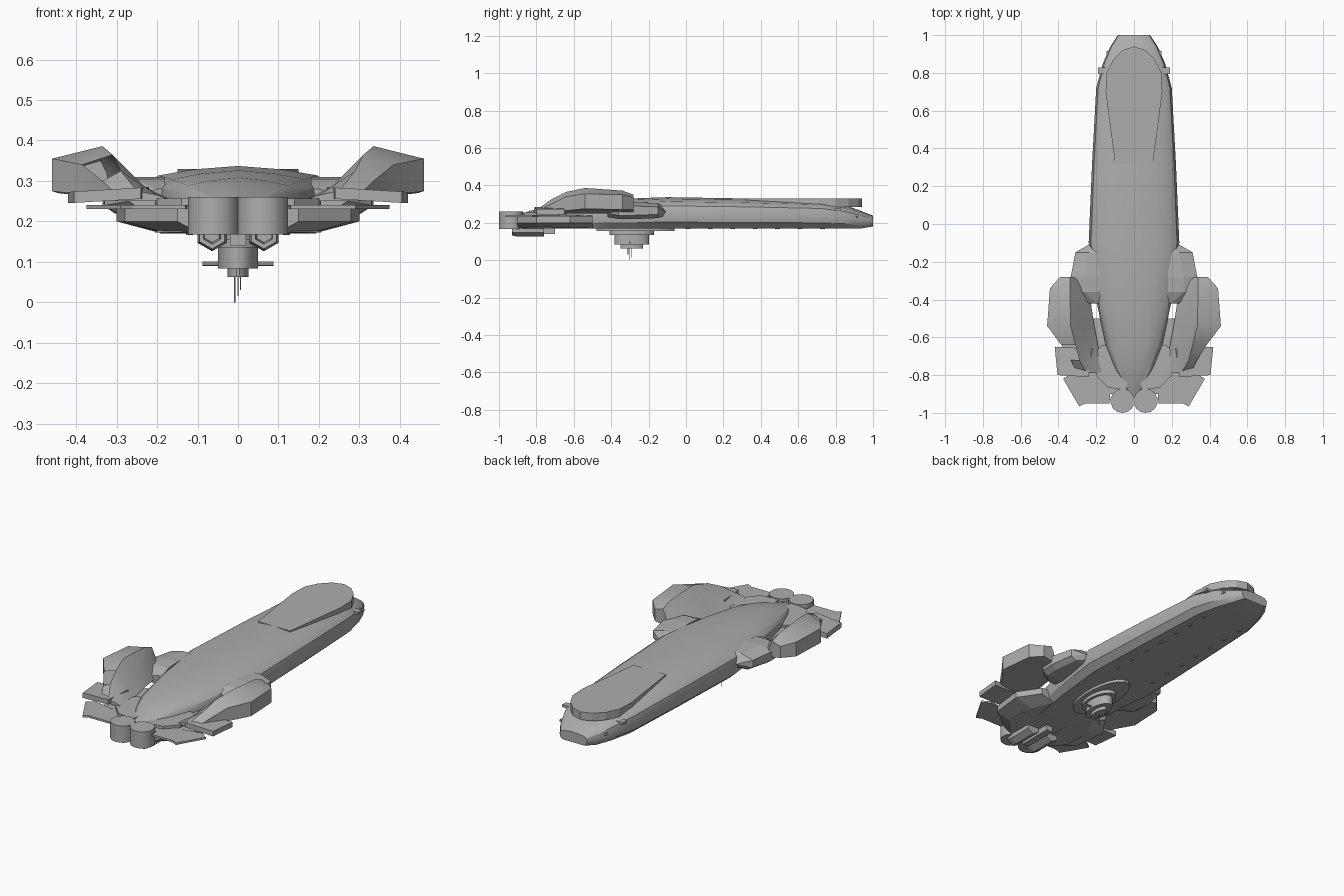
import bpy, bmesh, math
from mathutils import Vector

cube = bpy.data.objects.get("Cube")
if cube:
    bpy.data.objects.remove(cube, do_unlink=True)

# Single hull colour
GREY = (0.42, 0.42, 0.42, 1)
metal = bpy.data.materials.new("hull_grey")
metal.use_nodes = True
metal.diffuse_color = GREY
for node in metal.node_tree.nodes:
    if node.type == 'BSDF_PRINCIPLED':
        node.inputs["Base Color"].default_value = GREY
        node.inputs["Roughness"].default_value = 0.6

SIDES = (("left", 1), ("right", -1))


def finish(name, bm, smooth=None):
    """Turn a bmesh into a named object with the hull material."""
    bmesh.ops.recalc_face_normals(bm, faces=bm.faces[:])
    mesh = bpy.data.meshes.new(name)
    bm.to_mesh(mesh)
    bm.free()
    mesh.materials.append(metal)
    obj = bpy.data.objects.new(name, mesh)
    bpy.context.collection.objects.link(obj)
    if smooth:
        bpy.ops.object.select_all(action='DESELECT')
        obj.select_set(True)
        bpy.context.view_layer.objects.active = obj
        bpy.ops.object.shade_smooth_by_angle(angle=math.radians(smooth))
    return obj


def loft(name, rings, smooth=None, skip=(), front_cap=True):
    """Skin equal-length rings of points; skip lists (ring, point) quads left open."""
    bm = bmesh.new()
    loops = [[bm.verts.new(p) for p in ring] for ring in rings]
    count = len(loops[0])
    for r, (a, b) in enumerate(zip(loops, loops[1:])):
        for i in range(count):
            j = (i + 1) % count
            if (r, i) not in skip:
                bm.faces.new((a[i], a[j], b[j], b[i]))
    bm.faces.new(loops[0])
    if front_cap:
        bm.faces.new(loops[-1])
    return finish(name, bm, smooth)


def prism(name, outline, low, high, side=1, tilt=0.0):
    """Extrude a plan outline between two heights, optionally sloping with x."""
    return loft(name, [[(side * x, y, z + tilt * x) for x, y in outline]
                       for z in (low, high)])


def ellipse(cx, cy, z, rx, ry, sides):
    steps = [math.tau * (k + 0.5) / sides for k in range(sides)]
    return [(cx + rx * math.cos(t), cy + ry * math.sin(t), z) for t in steps]


def drum(name, cx, cy, low, high, rx, ry, sides=16):
    return loft(name, [ellipse(cx, cy, z, rx, ry, sides) for z in (low, high)], 35)


def rod(name, start, end, radius, sides=8):
    """Thin cylinder between two points."""
    a, b = Vector(start), Vector(end)
    turn = (b - a).to_track_quat('Z', 'Y')
    ring = [turn @ Vector(p) for p in ellipse(0, 0, 0, radius, radius, sides)]
    return loft(name, [[c + p for p in ring] for c in (a, b)], 35)


# Main hull: one half profile scaled along the length
HALF = [(0, 1), (.45, .95), (.82, .86), (.95, .72), (1, .45), (.96, .2), (.8, 0)]
PROFILE = HALF + [(-x, z) for x, z in reversed(HALF[1:])]
STATIONS = [  # y, half width, bottom, top
    (-.92, .01, .22, .235), (-.86, .055, .19, .255), (-.78, .1, .175, .28),
    (-.65, .15, .17, .308), (-.4, .2, .17, .326), (-.1, .24, .17, .337),
    (.32, .222, .17, .33), (.72, .2, .17, .318), (.85, .165, .17, .295),
    (.94, .125, .17, .262), (1, .085, .18, .238)]
loft("hull", [[(w * x, y, lo + (hi - lo) * z) for x, z in PROFILE]
              for y, w, lo, hi in STATIONS], 32)

# Raised rear deck with a rounded end
edge = [(.1, .32), (.15, .7), (.145, .8), (.11, .87), (.06, .92)]
prism("rear_deck", edge + [(0, .94)] + [(-x, y) for x, y in reversed(edge)], .285, .329)

for label, s in SIDES:
    # Large raised wing: outer wall, ridge and inner slope
    wing = [
        (-.28, (.39, .27), (.39, .335), (.34, .35), (.325, .32), (.31, .255)),
        (-.34, (.445, .27), (.445, .35), (.34, .372), (.3, .33), (.24, .25)),
        (-.54, (.46, .275), (.46, .355), (.335, .386), (.26, .31), (.21, .25)),
        (-.64, (.385, .265), (.385, .34), (.31, .365), (.25, .3), (.19, .25)),
        (-.72, (.335, .26), (.335, .3), (.29, .325), (.23, .285), (.18, .25)),
        (-.79, (.3, .25), (.3, .265), (.25, .275), (.2, .265), (.16, .25))]
    # The right wing has a broken panel near its front
    broken = {(3, 1)} if s < 0 else ()
    loft(label + "_wing", [[(s * x, y, z) for x, z in pts] for y, *pts in wing],
         35, broken)

    # Shoulder pod behind the wing
    pod = [(-.11, .24, .24, .28), (-.15, .31, .225, .305), (-.28, .335, .22, .31),
           (-.36, .33, .22, .305), (-.42, .27, .23, .28)]
    loft(label + "_shoulder_pod",
         [[(s * x, y, z) for x, z in ((.18, lo), (w - .03, lo), (w, lo + .02),
                                      (w, hi - .02), (w - .07, hi), (.18, hi))]
          for y, w, lo, hi in pod])

    # Lower flank under the wing
    flank = [(-.9, .15), (-.8, .28), (-.62, .3), (-.5, .22)]
    loft(label + "_lower_flank",
         [[(s * x, y, z) for x, z in ((.07, .17), (w * .65, .172), (w, .2),
                                      (w, .235), (.07, .245))] for y, w in flank])

    # Side flap, front plate and cheek
    prism(label + "_side_flap", [(.22, -.66), (.42, -.65), (.405, -.8), (.24, -.81)],
          .27, .298, s, -.06)
    prism(label + "_front_plate", [(.12, -.83), (.33, -.79), (.375, -.82), (.29, -.965),
                                   (.26, -.95), (.13, -.95)], .23, .241, s)
    prism(label + "_cheek", [(0, -.64), (.17, -.64), (.205, -.68), (.2, -.8),
                             (.14, -.865), (.04, -.88)], .172, .256, s)

    # Upright nose drum
    drum(label + "_nose_drum", s * .061, -.936, .167, .26, .064, .064, 14)

    # Hollow hexagonal barrel slung under the nose
    rings = [(-.76, .042), (-.9, .042), (-.93, .036), (-.93, .024), (-.87, .02)]
    loft(label + "_chin_barrel",
         [[(s * .064 + x, y, .168 + z) for x, z, _ in ellipse(0, 0, 0, r, r, 6)]
          for y, r in rings])

    # Stern fins and small hull lamps
    prism(label + "_stern_fin", [(.11, .795), (.19, .795), (.19, .828), (.11, .828)],
          .262, .276, s)
    prism(label + "_stern_block", [(.07, .9), (.145, .895), (.145, .915), (.07, .92)],
          .225, .237, s)
    for k in range(7):
        drum(f"{label}_belly_lamp_{k}", s * .12, .01 + k * .12, .166, .172, .009, .014, 8)

    # Turret gun
    rod(label + "_turret_gun", (s * .04, -.3, .095), (s * .088, -.3, .095), .006)

# Chin keel between the barrels
prism("chin_keel", [(.02, -.9), (.02, -.7), (-.02, -.7), (-.02, -.9)], .14, .175)

# Belly turret, stacked from mounting plate down to sensor tip
for name, cy, low, high, rx, ry in (
        ("turret_mount", -.27, .155, .172, .09, .21),
        ("turret_collar", -.29, .135, .157, .065, .12),
        ("turret_body", -.29, .083, .137, .05, .094),
        ("turret_foot", -.29, .063, .085, .026, .06)):
    drum(name, 0, cy, low, high, rx, ry, 20)

# Antennas below the turret
for k, (x, y, tip) in enumerate(((-.008, -.3, 0), (0, -.29, .015), (.006, -.31, .03))):
    rod(f"antenna_{k}", (x, y, .07), (x, y, tip), .0015, 6)
